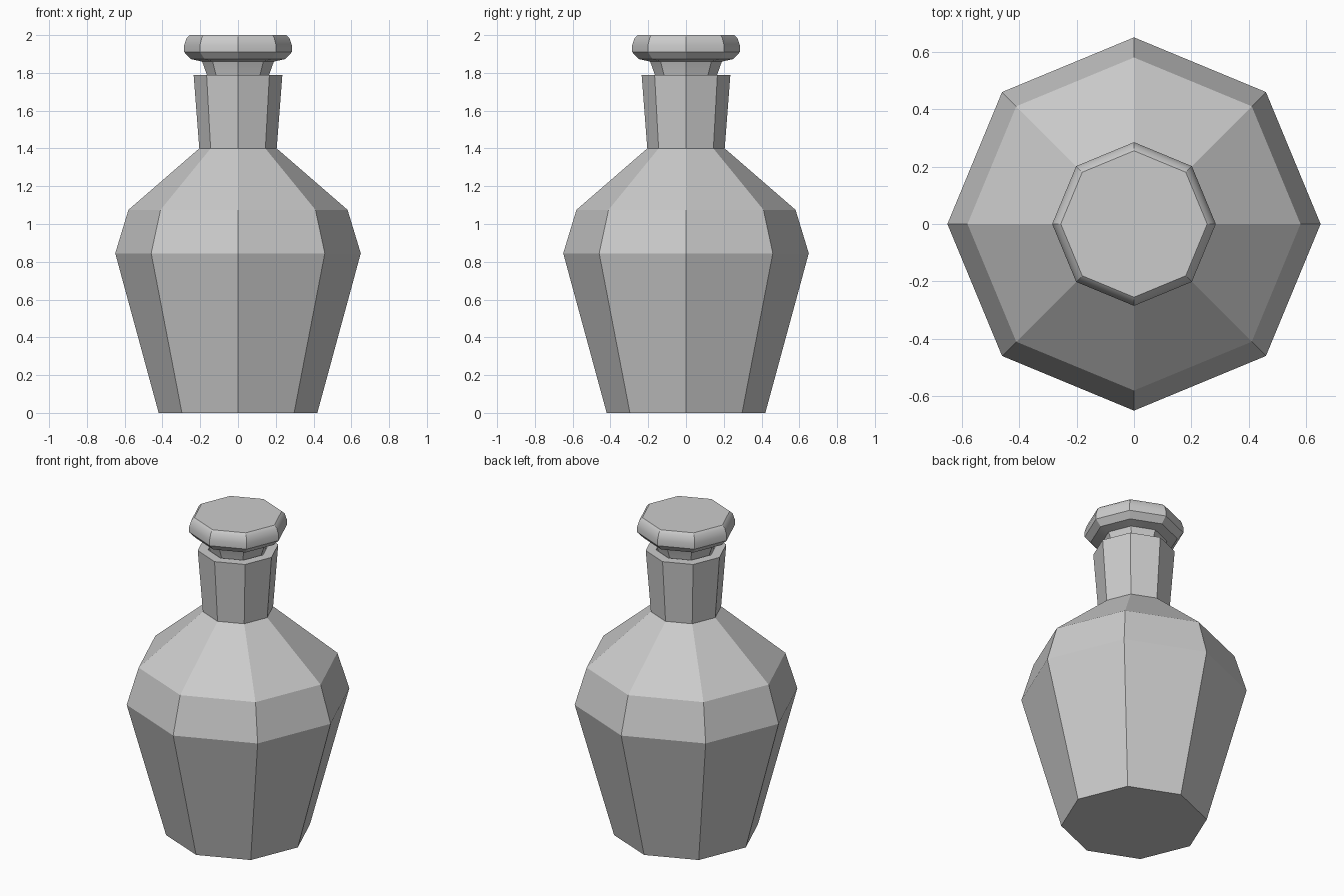
import bpy, bmesh
from math import cos, sin, pi, radians

cube = bpy.data.objects.get("Cube")
if cube:
    bpy.data.objects.remove(cube, do_unlink=True)

SIDES = 8

glass = bpy.data.materials.new("light grey")
glass.use_nodes = True
colour = (0.6, 0.6, 0.6, 1)
glass.diffuse_color = colour
glass.node_tree.nodes["Principled BSDF"].inputs["Base Color"].default_value = colour


def lathe(name, profile):
    """Sweep (radius, height) points into a closed faceted solid."""
    bm = bmesh.new()
    rings = [[bm.verts.new((r * cos(2 * pi * i / SIDES), r * sin(2 * pi * i / SIDES), z))
              for i in range(SIDES)] for r, z in profile]
    for low, high in zip(rings, rings[1:]):
        for i in range(SIDES):
            j = (i + 1) % SIDES
            bm.faces.new((low[i], low[j], high[j], high[i]))
    bm.faces.new(rings[0][::-1])
    bm.faces.new(rings[-1])
    bmesh.ops.recalc_face_normals(bm, faces=bm.faces[:])
    mesh = bpy.data.meshes.new(name)
    bm.to_mesh(mesh)
    bm.free()
    mesh.materials.append(glass)
    obj = bpy.data.objects.new(name, mesh)
    bpy.context.collection.objects.link(obj)
    return obj


# Bottle: base, belly, shoulder, flared neck and the recess inside the lip
lathe("bottle", [(0.42, 0), (0.65, 0.845), (0.58, 1.075), (0.205, 1.4),
                 (0.235, 1.79), (0.175, 1.79), (0.16, 1.6)])

# Stopper: tapered plug, flared underside, rim and bevelled top
stopper = lathe("stopper", [(0.14, 1.62), (0.165, 1.79), (0.19, 1.86), (0.25, 1.873),
                            (0.285, 1.91), (0.285, 1.945), (0.272, 1.985), (0.255, 2.0)])
bpy.ops.object.select_all(action="DESELECT")
stopper.select_set(True)
bpy.context.view_layer.objects.active = stopper
bpy.ops.object.shade_smooth_by_angle(angle=radians(30))
